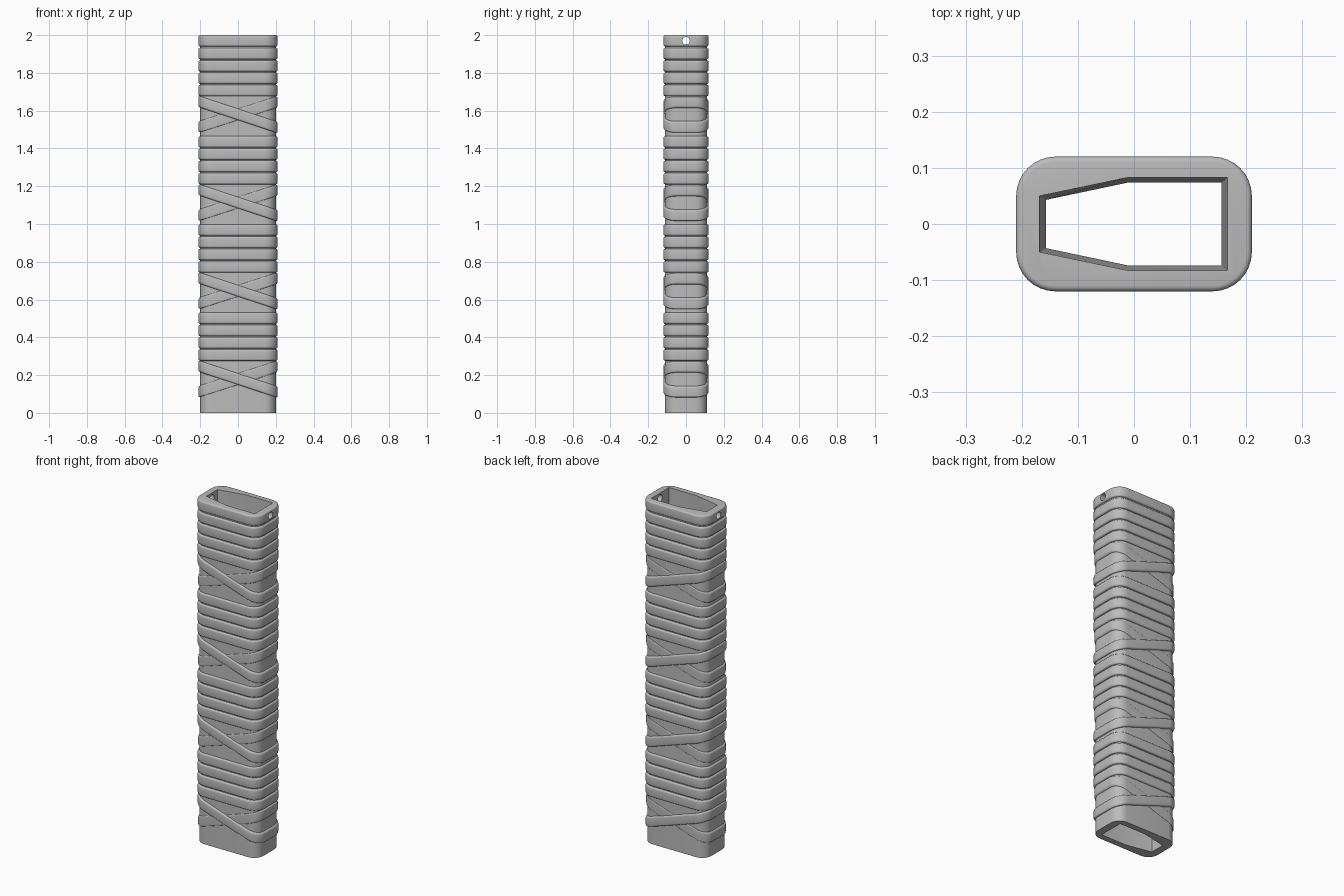
import bpy, bmesh, math
from mathutils import Matrix

cube = bpy.data.objects.get("Cube")
if cube:
    bpy.data.objects.remove(cube, do_unlink=True)

HALF_X, HALF_Y, CORNER = 0.20, 0.11, 0.06
WRAP = 0.01          # thickness of the cord
PITCH = 0.467        # height of one wrap pattern

grey = bpy.data.materials.new("plain grey")
grey.use_nodes = True
grey.diffuse_color = (0.5, 0.5, 0.5, 1)
grey.node_tree.nodes["Principled BSDF"].inputs["Base Color"].default_value = (0.5, 0.5, 0.5, 1)


def outline(ox, oy, steps=8):
    """Rounded rectangle of the grip, grown by ox and oy."""
    points = []
    for quarter, (sx, sy) in enumerate([(1, 1), (-1, 1), (-1, -1), (1, -1)]):
        for i in range(steps + 1):
            a = (quarter + i / steps) * math.pi / 2
            points.append((sx * (HALF_X - CORNER) + (CORNER + ox) * math.cos(a),
                           sy * (HALF_Y - CORNER) + (CORNER + oy) * math.sin(a)))
    return points


def loft(name, sections, closed=False):
    """Skin a stack of loops, either capped or joined into a ring."""
    bm = bmesh.new()
    loops = [[bm.verts.new(p) for p in s] for s in sections]
    pairs = list(zip(loops, loops[1:]))
    if closed:
        pairs.append((loops[-1], loops[0]))
    else:
        bm.faces.new(loops[0])
        bm.faces.new(loops[-1])
    for low, high in pairs:
        n = len(low)
        for i in range(n):
            j = (i + 1) % n
            bm.faces.new((low[i], low[j], high[j], high[i]))
    bmesh.ops.recalc_face_normals(bm, faces=bm.faces)
    mesh = bpy.data.meshes.new(name)
    bm.to_mesh(mesh)
    bm.free()
    mesh.materials.append(grey)
    ob = bpy.data.objects.new(name, mesh)
    bpy.context.collection.objects.link(ob)
    return ob


def smooth(ob):
    bpy.ops.object.select_all(action="DESELECT")
    ob.select_set(True)
    bpy.context.view_layer.objects.active = ob
    bpy.ops.object.shade_smooth_by_angle(angle=math.radians(35))


def rounded_profile(bottom, top, steps=4):
    """Offset fraction and height along a band with rounded edges."""
    arc = [i / steps * math.pi / 2 for i in range(steps + 1)]
    low = [(math.sin(a), bottom + WRAP * (1 - math.cos(a))) for a in arc]
    high = [(math.cos(a), top - WRAP * (1 - math.sin(a))) for a in arc]
    return low + high


def band(name, bottom, top, slope=0.0, ox=WRAP, oy=WRAP):
    profile = [(-0.5, bottom)] + rounded_profile(bottom, top) + [(-0.5, top)]
    sections = [[(x, y, z - slope * x) for x, y in outline(f * ox, f * oy)]
                for f, z in profile]
    smooth(loft(name, sections, closed=True))


# Core with the collar at its top
stack = [(0, 0.0)] + rounded_profile(1.94, 2.0)
core = loft("grip_core", [[(x, y, z) for x, y in outline(f * WRAP, f * WRAP)]
                          for f, z in stack])


# Tapered bore and cross pin hole
def bore_loop(back, half_back, shoulder, front, z):
    return [(back, -half_back, z), (-0.01, -shoulder, z), (front, -shoulder, z),
            (front, shoulder, z), (-0.01, shoulder, z), (back, half_back, z)]


bore = loft("bore_cutter", [bore_loop(-0.157, 0.043, 0.074, 0.156, -0.001),
                            bore_loop(-0.168, 0.050, 0.083, 0.167, 2.001)])
bm = bmesh.new()
bmesh.ops.create_cone(bm, cap_ends=True, segments=24, radius1=0.02, radius2=0.02, depth=0.6,
                      matrix=Matrix.Translation((0, 0, 1.97)) @ Matrix.Rotation(math.pi / 2, 4, "Y"))
pin_mesh = bpy.data.meshes.new("pin_cutter")
bm.to_mesh(pin_mesh)
bm.free()
pin_mesh.materials.append(grey)
pin = bpy.data.objects.new("pin_cutter", pin_mesh)
bpy.context.collection.objects.link(pin)

for cutter in (bore, pin):
    cutter.hide_render = True
    cut = core.modifiers.new("cut", "BOOLEAN")
    cut.operation = "DIFFERENCE"
    cut.solver = "EXACT"
    cut.object = cutter
graph = bpy.context.evaluated_depsgraph_get()
cut_mesh = bpy.data.meshes.new_from_object(core.evaluated_get(graph))
core.modifiers.clear()
core.data = cut_mesh
for cutter in (bore, pin):
    bpy.data.objects.remove(cutter, do_unlink=True)
smooth(core)

# Cord wrap: four level bands, then a crossed pair, repeated down the grip
for group in range(4):
    top = 1.932 - group * PITCH
    for i in range(4):
        z = top - i * 0.065
        band(f"level_band_{group + 1}_{i + 1}", z - 0.06, z)
    middle = top - 0.352
    band(f"under_cross_strap_{group + 1}", middle - 0.03, middle + 0.03,
         slope=-0.32, ox=0.009, oy=0.003)
    band(f"over_cross_strap_{group + 1}", middle - 0.03, middle + 0.03, slope=0.33)
